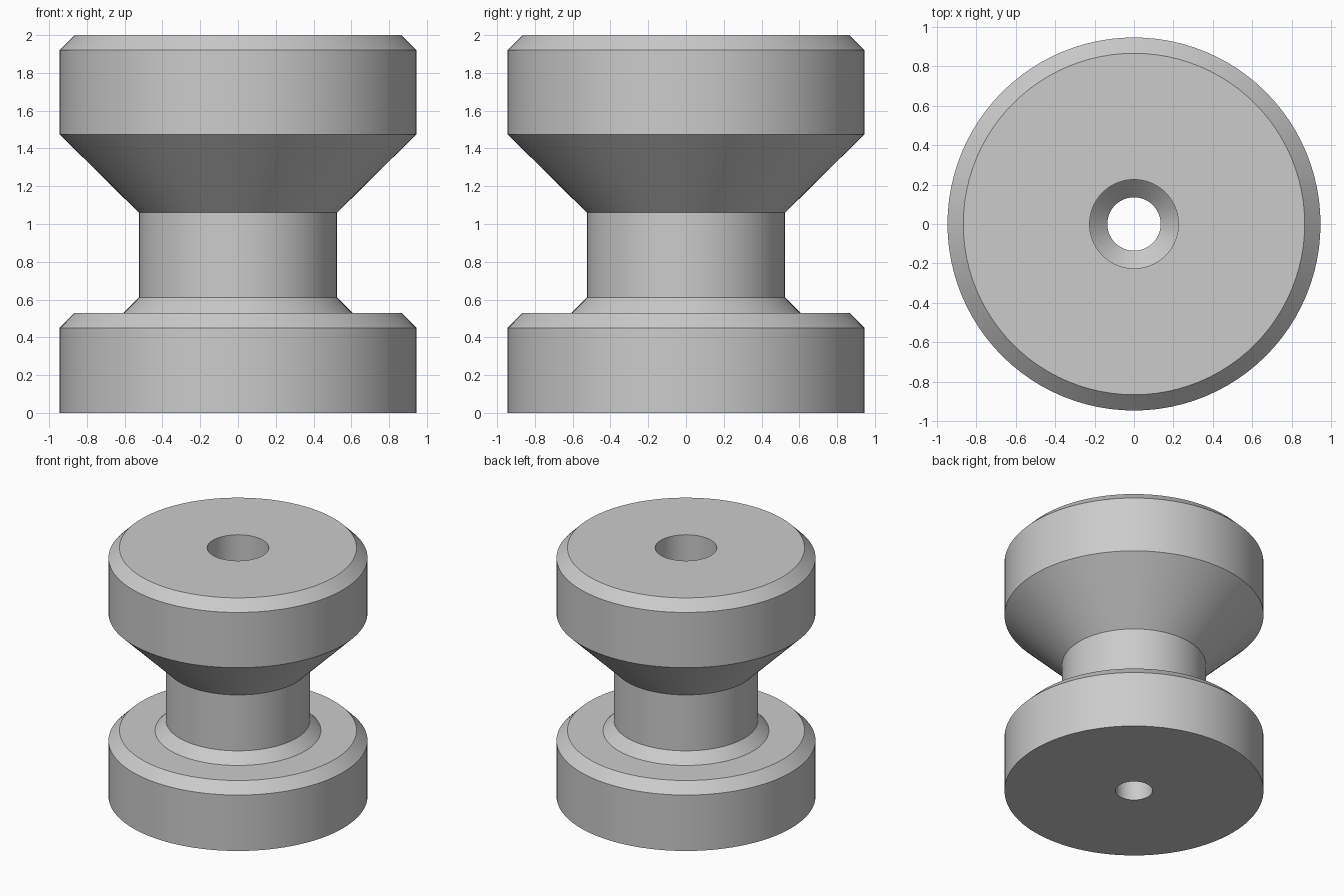
import bpy
import bmesh
import math

cube = bpy.data.objects.get("Cube")
if cube:
    bpy.data.objects.remove(cube, do_unlink=True)

# One plain grey for the whole part
grey = bpy.data.materials.new("grey")
grey.use_nodes = True
colour = (0.6, 0.6, 0.6, 1.0)
grey.diffuse_color = colour
grey.node_tree.nodes["Principled BSDF"].inputs["Base Color"].default_value = colour

SEGMENTS = 96
RIM, NECK, BORE, RECESS, CHAMFER = 0.945, 0.525, 0.135, 0.225, 0.08
HEIGHT, RECESS_FLOOR = 2.0, 1.0


def lathe(name, profile):
    """Revolve a closed (radius, height) profile around z."""
    bm = bmesh.new()
    rings = []
    for r, z in profile:
        angles = [math.tau * i / SEGMENTS for i in range(SEGMENTS)]
        rings.append([bm.verts.new((r * math.cos(a), r * math.sin(a), z)) for a in angles])
    for k, low in enumerate(rings):
        high = rings[(k + 1) % len(rings)]
        for i in range(SEGMENTS):
            j = (i + 1) % SEGMENTS
            bm.faces.new((low[i], low[j], high[j], high[i]))
    bmesh.ops.recalc_face_normals(bm, faces=bm.faces)
    mesh = bpy.data.meshes.new(name)
    bm.to_mesh(mesh)
    bm.free()
    mesh.materials.append(grey)
    obj = bpy.data.objects.new(name, mesh)
    bpy.context.collection.objects.link(obj)
    bpy.ops.object.select_all(action="DESELECT")
    obj.select_set(True)
    bpy.context.view_layer.objects.active = obj
    bpy.ops.object.shade_smooth_by_angle(angle=math.radians(30))
    return obj


# Lower flange, neck and flared upper flange
outside = [
    (RIM, 0), (RIM, 0.45), (RIM - CHAMFER, 0.53),
    (NECK + CHAMFER, 0.53), (NECK, 0.61), (NECK, 1.06),
    (RIM, 1.475), (RIM, HEIGHT - CHAMFER), (RIM - CHAMFER, HEIGHT),
]
# Wide screw recess narrowing to the through bore
inside = [
    (RECESS, HEIGHT), (RECESS, RECESS_FLOOR),
    (BORE, RECESS_FLOOR - (RECESS - BORE)), (BORE, 0),
]
lathe("flanged_knob", outside + inside)
